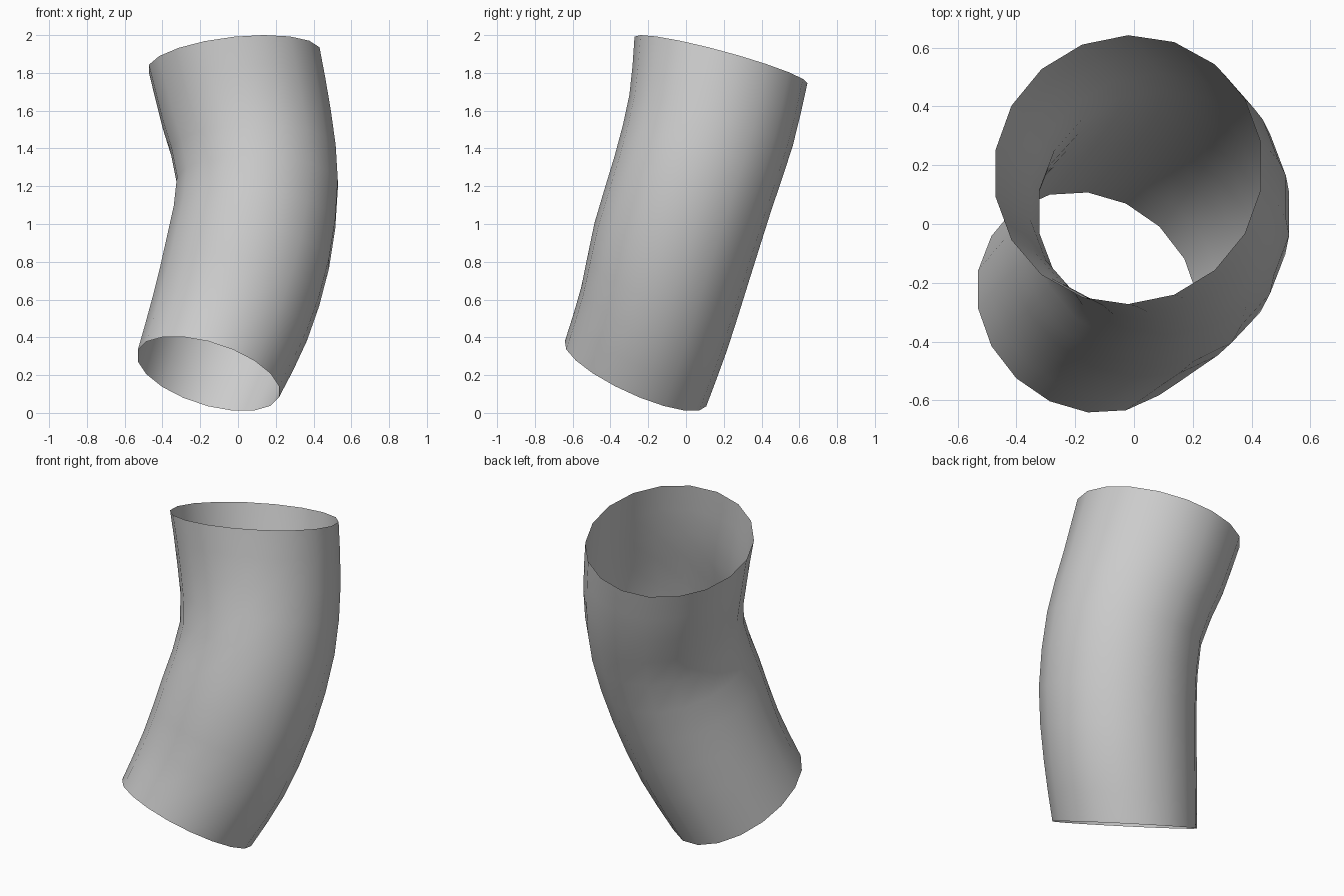
import bpy, bmesh
from math import sin, cos, pi
from mathutils import Vector

if "Cube" in bpy.data.objects:
    bpy.data.objects.remove(bpy.data.objects["Cube"], do_unlink=True)

SIDES = 18   # corners around the tube
STEPS = 2    # rings between two stations

# Stations from bottom to top: centre x, y, z, half width, half depth, rise per x, rise per y
STATIONS = [Vector(s) for s in (
    (-0.157, -0.267, 0.207, 0.394, 0.412, -0.31, -0.46),
    (-0.043, -0.168, 0.50, 0.426, 0.420, -0.26, -0.42),
    (0.053, -0.076, 0.85, 0.440, 0.437, -0.16, -0.38),
    (0.103, 0.038, 1.22, 0.432, 0.439, -0.03, -0.34),
    (0.047, 0.133, 1.55, 0.453, 0.453, 0.05, -0.31),
    (-0.020, 0.185, 1.868, 0.461, 0.474, 0.11, -0.27),
)]


def station_at(i, t):
    """Smooth blend between station i and the next one."""
    last = len(STATIONS) - 1
    a, b = STATIONS[i], STATIONS[min(i + 1, last)]
    before = STATIONS[i - 1] if i > 0 else a * 2 - b
    after = STATIONS[i + 2] if i + 2 <= last else b * 2 - a
    return 0.5 * (2 * a + (b - before) * t
                  + (2 * before - 5 * a + 4 * b - after) * t ** 2
                  + (3 * a - before - 3 * b + after) * t ** 3)


def add_ring(bm, s):
    """Round ring of corners lying in the tilted plane of one station."""
    x, y, z, width, depth, rise_x, rise_y = s
    normal = Vector((-rise_x, -rise_y, 1)).normalized()
    back = normal.cross(Vector((1, 0, 0))).normalized()
    side = back.cross(normal)
    ring = []
    for k in range(SIDES):
        angle = pi / 2 + 2 * pi * k / SIDES
        offset = side * (width * cos(angle)) + back * (depth * sin(angle))
        ring.append(bm.verts.new(Vector((x, y, z)) + offset))
    return ring


# Open bent tube, a single thin wall
bm = bmesh.new()
path = [station_at(i, j / STEPS) for i in range(len(STATIONS) - 1) for j in range(STEPS)]
path.append(STATIONS[-1])
rings = [add_ring(bm, s) for s in path]
for low, high in zip(rings, rings[1:]):
    for k in range(SIDES):
        n = (k + 1) % SIDES
        bm.faces.new((low[k], low[n], high[n], high[k])).smooth = True
mesh = bpy.data.meshes.new("bent_tube")
bm.to_mesh(mesh)
bm.free()

# Plain grey
grey = bpy.data.materials.new("light grey")
grey.use_nodes = True
colour = (0.6, 0.6, 0.6, 1.0)
grey.diffuse_color = colour
grey.node_tree.nodes["Principled BSDF"].inputs["Base Color"].default_value = colour
mesh.materials.append(grey)

tube = bpy.data.objects.new("bent_tube", mesh)
bpy.context.collection.objects.link(tube)
